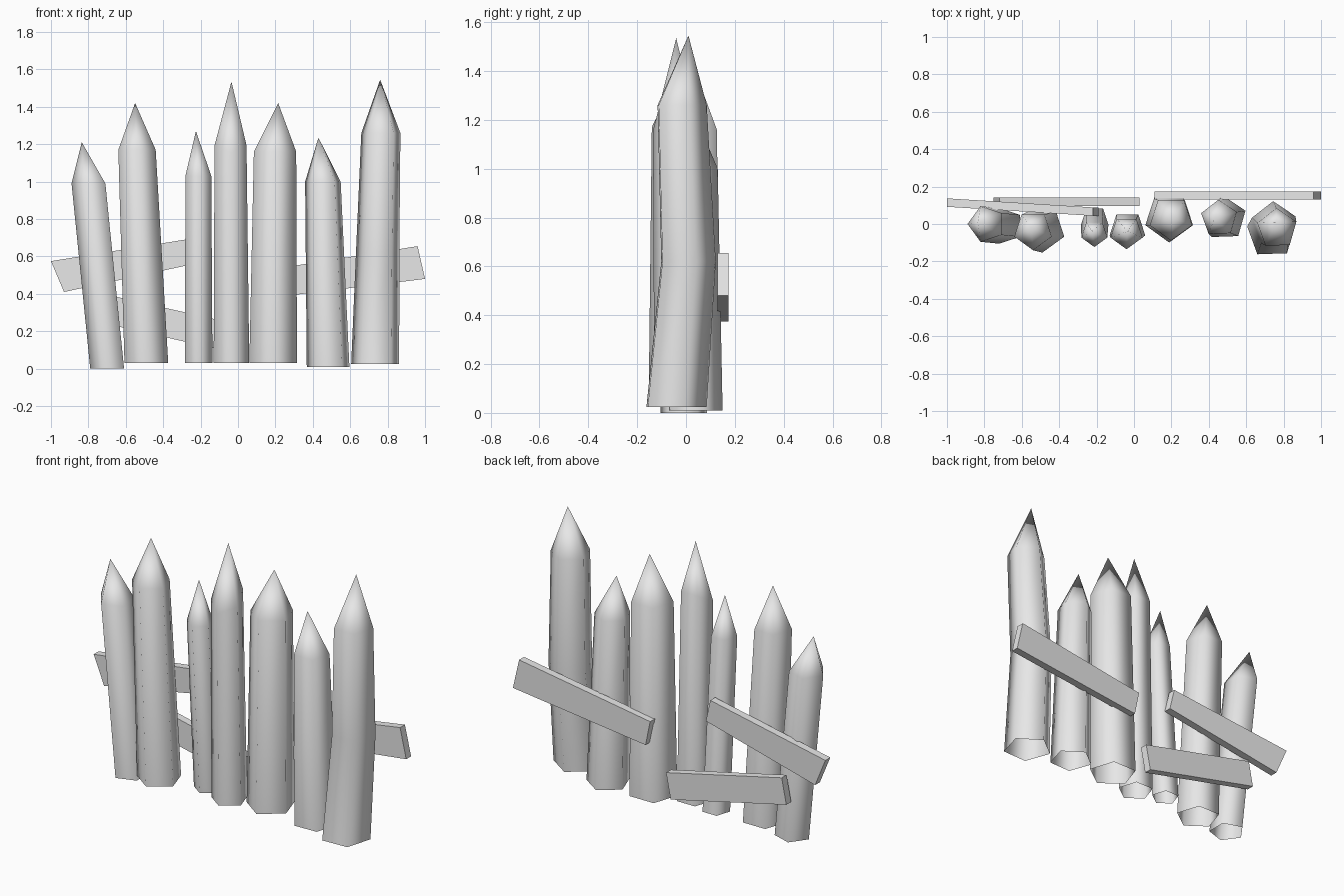
import bpy, bmesh
from math import cos, sin, radians

cube = bpy.data.objects.get("Cube")
if cube:
    bpy.data.objects.remove(cube, do_unlink=True)

# One plain grey for everything
grey = bpy.data.materials.new("plain_grey")
grey.use_nodes = True
colour = (0.8, 0.8, 0.8, 1)
grey.diffuse_color = colour
grey.node_tree.nodes["Principled BSDF"].inputs["Base Color"].default_value = colour


def finish(name, bm, smooth):
    bmesh.ops.recalc_face_normals(bm, faces=bm.faces[:])
    for face in bm.faces:
        face.smooth = smooth
    mesh = bpy.data.meshes.new(name)
    bm.to_mesh(mesh)
    bm.free()
    mesh.materials.append(grey)
    bpy.context.collection.objects.link(bpy.data.objects.new(name, mesh))


def stake(name, phase, rings, tip, tilt=0, sides=5):
    """Open-bottomed log through rings of (x, y, z, radius), sharpened to a tip."""
    bm = bmesh.new()
    loops = []
    for i, (x, y, z, r) in enumerate(rings):
        lean = tilt if i == len(rings) - 1 else 0
        loop = []
        for k in range(sides):
            a = radians(phase + k * 360 / sides)
            loop.append(bm.verts.new((x + r * cos(a), y + r * sin(a), z + lean * r * sin(a))))
        loops.append(loop)
    point = bm.verts.new(tip)
    for k in range(sides):
        n = (k + 1) % sides
        for low, high in zip(loops, loops[1:]):
            bm.faces.new((low[k], low[n], high[n], high[k]))
        bm.faces.new((loops[-1][k], loops[-1][n], point))
    finish(name, bm, True)


def plank(name, corners, y_left, y_right, thick=0.045):
    """Board from four (x, z) corners; its front runs from y_left to y_right."""
    bm = bmesh.new()
    xs = [x for x, z in corners]
    lo, span = min(xs), max(xs) - min(xs)
    front = []
    for x, z in corners:
        y = y_left + (y_right - y_left) * (x - lo) / span
        front.append(bm.verts.new((x, y, z)))
    face = bm.faces.new(front)
    moved = bmesh.ops.extrude_face_region(bm, geom=[face], use_keep_orig=True)["geom"]
    bmesh.ops.translate(bm, vec=(0, thick, 0),
                        verts=[v for v in moved if isinstance(v, bmesh.types.BMVert)])
    finish(name, bm, False)


# Sharpened stakes, from the model's right to its left
stake("stake_1", 180, [(-.69, -.01, 0, .1), (-.79, 0, .99, .1)], (-.835, .01, 1.21))
stake("stake_2", -90, [(-.49, -.03, .03, .123), (-.54, -.035, 1.17, .105)], (-.55, -.02, 1.42))
stake("stake_3", -90, [(-.21, .02, .03, .077), (-.212, -.05, 1.03, .073)], (-.225, -.04, 1.27))
stake("stake_4", -90, [(-.035, -.03, .03, .1), (-.04, -.045, 1.21, .09)], (-.035, -.04, 1.535), .6)
stake("stake_5", -90, [(.188, .035, .03, .134), (.198, .03, 1.16, .119)], (.215, .03, 1.42))
stake("stake_6", -52, [(.483, .03, .01, .12), (.455, .03, 1, .1)], (.43, .03, 1.235))
stake("stake_7", -52, [(.735, -.05, .025, .135), (.748, 0, .62, .122), (.765, -.025, 1.26, .11)],
      (.76, .01, 1.545))

# Crooked cross boards along the back
plank("upper_right_board", [(-1, .575), (-.93, .41), (-.19, .57), (-.22, .7)], .092, .042)
plank("lower_right_board", [(-.72, .4), (-.75, .25), (0, .08), (.03, .23)], .097, .097)
plank("left_board", [(.11, .52), (.14, .375), (1, .48), (.96, .655)], .13, .13)
